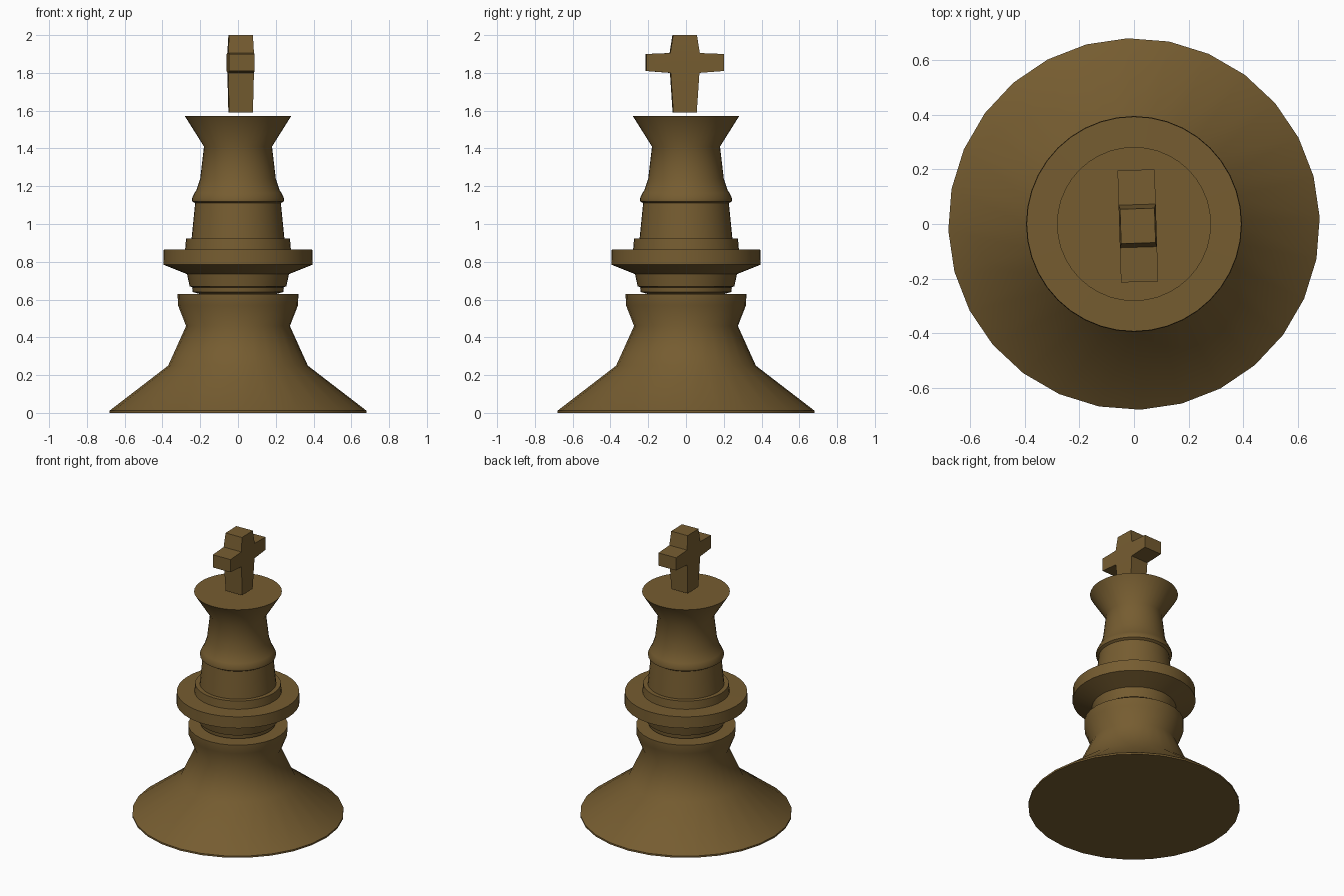
import bpy, bmesh, math

if "Cube" in bpy.data.objects:
    bpy.data.objects.remove(bpy.data.objects["Cube"])

brown = bpy.data.materials.new("dark_olive_brown")
brown.diffuse_color = (0.18, 0.108, 0.030, 1)
brown.use_nodes = True
brown.node_tree.nodes["Principled BSDF"].inputs["Base Color"].default_value = brown.diffuse_color


def finish(name, bm, angle):
    bmesh.ops.recalc_face_normals(bm, faces=bm.faces)
    me = bpy.data.meshes.new(name)
    bm.to_mesh(me)
    bm.free()
    me.materials.append(brown)
    ob = bpy.data.objects.new(name, me)
    bpy.context.collection.objects.link(ob)
    bpy.ops.object.select_all(action='DESELECT')
    ob.select_set(True)
    bpy.context.view_layer.objects.active = ob
    bpy.ops.object.shade_smooth_by_angle(angle=math.radians(angle))
    return ob


def turned(name, profile, sides, turn=0.0):
    """Closed turned part from (radius, height) points."""
    bm = bmesh.new()
    rings = []
    for r, z in profile:
        rings.append([bm.verts.new((r * math.cos(a), r * math.sin(a), z))
                      for a in (turn + 2 * math.pi * i / sides for i in range(sides))])
    for lo, hi in zip(rings, rings[1:]):
        for i in range(sides):
            j = (i + 1) % sides
            bm.faces.new((lo[i], lo[j], hi[j], hi[i]))
    bm.faces.new(rings[0][::-1])
    bm.faces.new(rings[-1])
    return finish(name, bm, 50)


# Flared foot with lip
turned("base", [(0.68, 0), (0.68, 0.012), (0.37, 0.25), (0.275, 0.46),
                (0.318, 0.57), (0.32, 0.63)], 28, math.radians(2))
# Narrow neck between foot and collar
turned("neck", [(0.205, 0.63), (0.24, 0.64), (0.243, 0.665)], 40)
# Wide collar with a step on top
turned("collar", [(0.24, 0.665), (0.256, 0.67), (0.27, 0.735), (0.395, 0.785),
                  (0.393, 0.865), (0.28, 0.866), (0.275, 0.922)], 40)
# Upper body with bead and flared crown
turned("upper_body", [(0.246, 0.92), (0.227, 1.11), (0.243, 1.12), (0.244, 1.135),
                      (0.23, 1.165), (0.22, 1.18), (0.2, 1.24), (0.18, 1.41),
                      (0.282, 1.572)], 40)

# Cross finial: (y, z) outline with a flared middle, extruded along x
half = [(0.062, 1.59), (0.076, 1.80), (0.205, 1.81), (0.205, 1.9),
        (0.078, 1.905), (0.063, 2.0)]
outline = half + [(-y, z) for y, z in reversed(half)]
bm = bmesh.new()
sides = []
for s in (-1, 1):
    sides.append([bm.verts.new((s * (0.068 if 1.7 < z < 1.95 else 0.063), y, z))
                  for y, z in outline])
for a in range(12):
    b = (a + 1) % 12
    bm.faces.new((sides[0][a], sides[0][b], sides[1][b], sides[1][a]))
# stem foot, middle, arms and stem top on both sides
for s in sides:
    for quad in ((0, 1, 10, 11), (1, 4, 7, 10), (4, 5, 6, 7), (1, 2, 3, 4), (7, 8, 9, 10)):
        bm.faces.new([s[i] for i in quad])
cross = finish("cross", bm, 30)
cross.location = (0.014, -0.007, 0)
cross.rotation_euler.z = math.radians(1.8)
